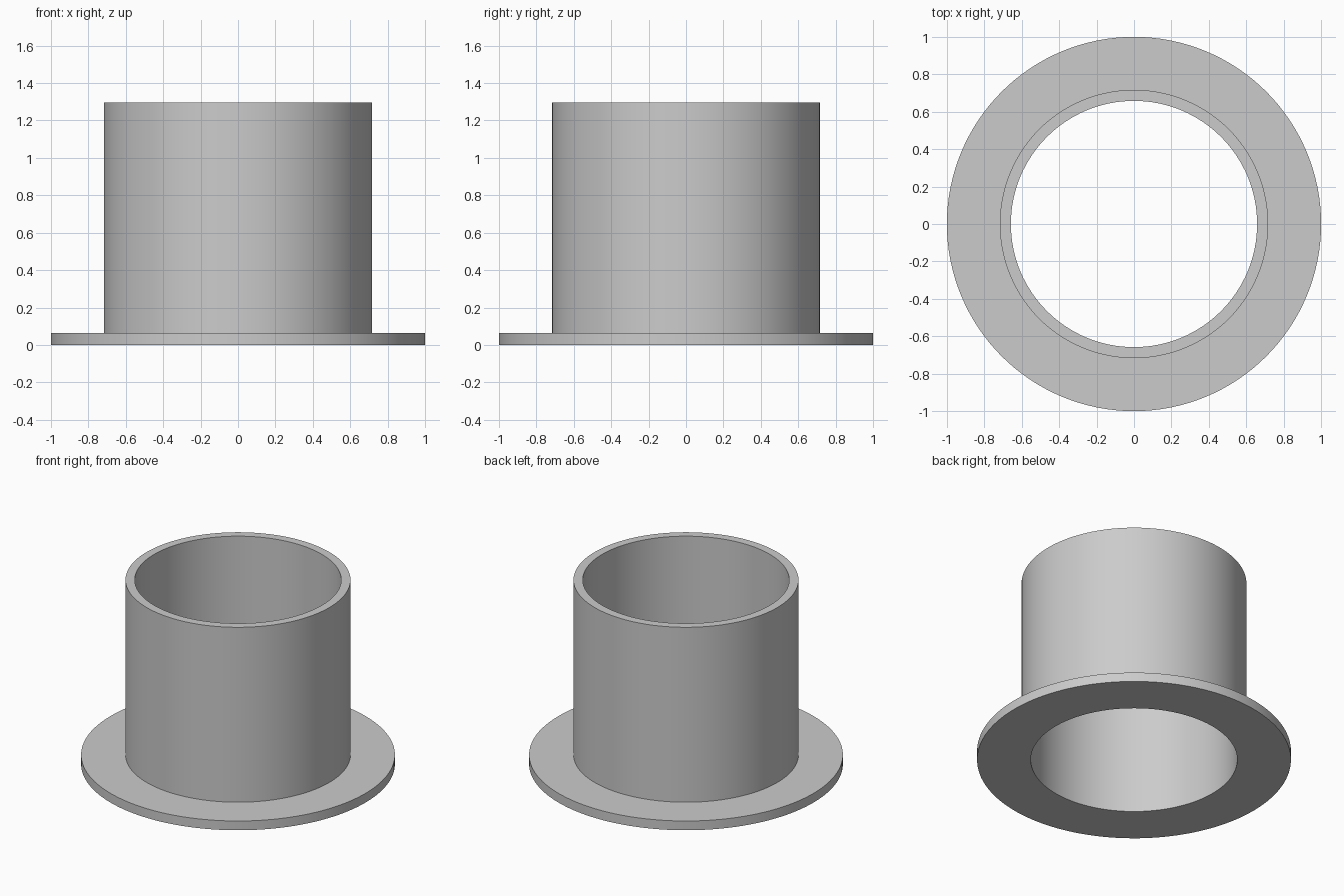
import bpy
import bmesh
import math

cube = bpy.data.objects.get("Cube")
if cube:
    bpy.data.objects.remove(cube, do_unlink=True)

SEGMENTS = 128
FLANGE_R, OUTER_R, BORE_R = 1.0, 0.717, 0.658
FLANGE_H, TOTAL_H = 0.065, 1.295

grey = bpy.data.materials.new("light_grey")
grey.use_nodes = True
colour = (0.6, 0.6, 0.6, 1.0)
grey.diffuse_color = colour
grey.node_tree.nodes["Principled BSDF"].inputs["Base Color"].default_value = colour


def lathe(name, profile, material):
    """Revolve a closed (radius, height) profile about the z axis."""
    bm = bmesh.new()
    rings = []
    for i in range(SEGMENTS):
        a = math.tau * i / SEGMENTS
        rings.append([bm.verts.new((r * math.cos(a), r * math.sin(a), z))
                      for r, z in profile])
    for i, ring in enumerate(rings):
        following = rings[(i + 1) % SEGMENTS]
        for j in range(len(profile)):
            k = (j + 1) % len(profile)
            bm.faces.new((ring[j], following[j], following[k], ring[k]))
    bmesh.ops.recalc_face_normals(bm, faces=bm.faces)
    mesh = bpy.data.meshes.new(name)
    bm.to_mesh(mesh)
    bm.free()
    mesh.materials.append(material)
    obj = bpy.data.objects.new(name, mesh)
    bpy.context.collection.objects.link(obj)
    bpy.ops.object.select_all(action='DESELECT')
    obj.select_set(True)
    bpy.context.view_layer.objects.active = obj
    bpy.ops.object.shade_smooth_by_angle(angle=math.radians(30))
    return obj


# Thin-walled sleeve and its base flange, turned as one piece
lathe("flanged_sleeve", [
    (BORE_R, 0), (FLANGE_R, 0), (FLANGE_R, FLANGE_H),
    (OUTER_R, FLANGE_H), (OUTER_R, TOTAL_H), (BORE_R, TOTAL_H),
], grey)
